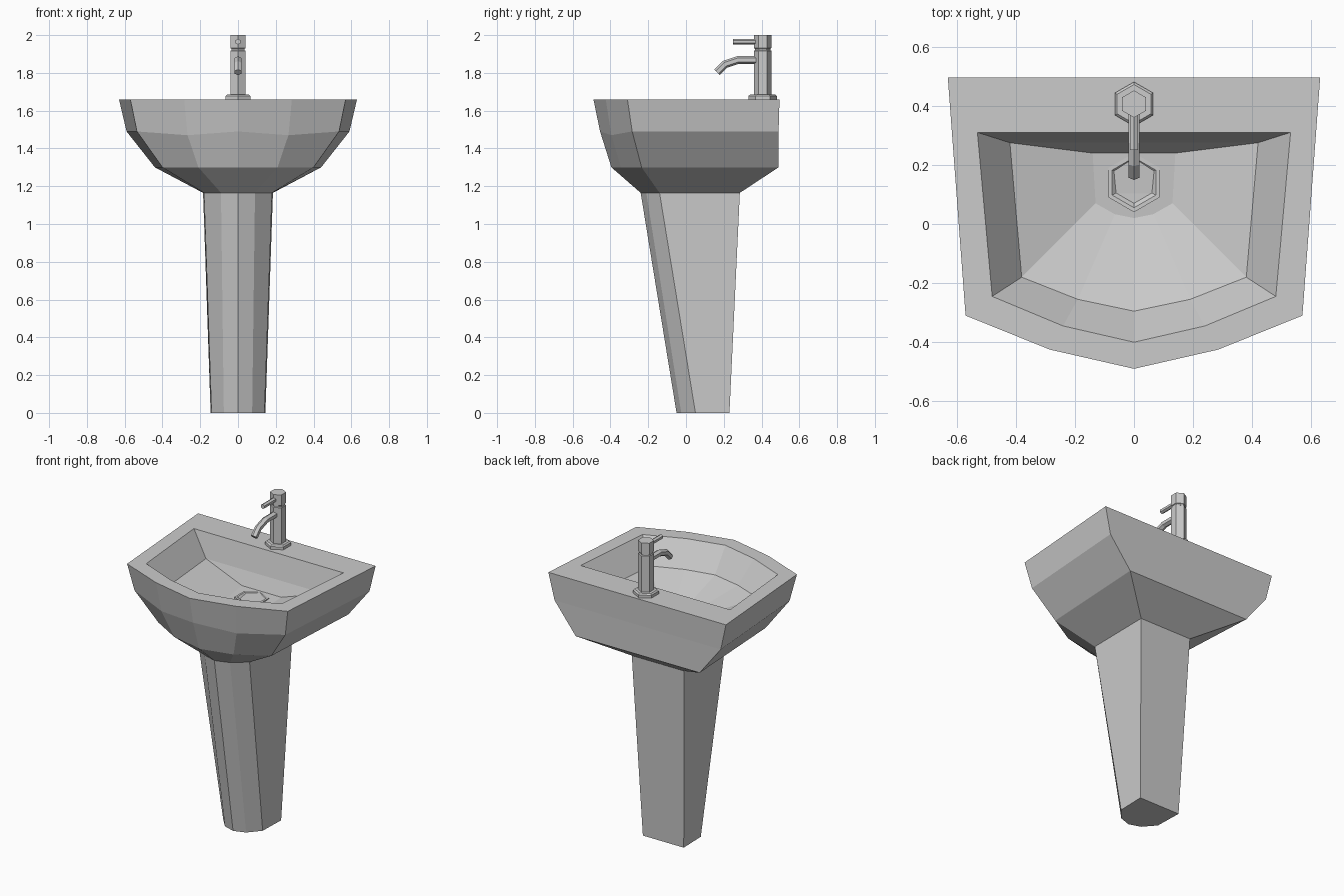
import bpy, bmesh
from math import sin, cos, pi, atan2
from mathutils import Vector

if "Cube" in bpy.data.objects:
    bpy.data.objects.remove(bpy.data.objects["Cube"])


def loft(name, rings, cap_start=True, cap_end=True):
    """Skin a list of equal-length closed rings with flat quads."""
    bm = bmesh.new()
    vr = [[bm.verts.new(p) for p in r] for r in rings]
    n = len(rings[0])
    for a, b in zip(vr, vr[1:]):
        for i in range(n):
            j = (i + 1) % n
            bm.faces.new((a[i], a[j], b[j], b[i]))
    if cap_start:
        bm.faces.new(vr[0][::-1])
    if cap_end:
        bm.faces.new(vr[-1])
    bmesh.ops.recalc_face_normals(bm, faces=bm.faces)
    me = bpy.data.meshes.new(name)
    bm.to_mesh(me)
    bm.free()
    ob = bpy.data.objects.new(name, me)
    bpy.context.collection.objects.link(ob)
    return ob


def outline(z, back, corner, mid, front, zs=(0, 0, 0, 0)):
    """Mirrored seven-point outline: back corner, front corner, bow point, nose."""
    left = [(-x, y, z + d) for (x, y), d in zip((back, corner, mid), zs)]
    right = [(-x, y, h) for x, y, h in reversed(left)]
    return left + [(0, front, z + zs[3])] + right


def hexagon(r, z, y):
    """Horizontal hexagon with points towards front and back."""
    return [(r * sin(i * pi / 3), y + r * cos(i * pi / 3), z) for i in range(6)]


def tube(name, path, r):
    """Six-sided tube along (y, z) points in the centre plane."""
    pts = [Vector((0, y, z)) for y, z in path]
    rings = []
    for i, p in enumerate(pts):
        d = pts[min(i + 1, len(pts) - 1)] - pts[max(i - 1, 0)]
        up = Vector((1, 0, 0)).cross(d.normalized())
        rings.append([p + up * r * cos(k * pi / 3) + Vector((r * sin(k * pi / 3), 0, 0))
                      for k in range(6)])
    return loft(name, rings)


# Shared outline where the basin meets the pedestal
neck = outline(1.165, (0.185, 0.285), (0.18, -0.14), (0.09, -0.21), -0.24)

# Pedestal
foot = outline(0, (0.145, 0.23), (0.14, 0.05), (0.075, -0.025), -0.05)
loft("pedestal", [foot, neck])

# Basin: outer shell, rim, then down the inside of the bowl
loft("basin", [
    neck,
    outline(1.30, (0.44, 0.49), (0.40, -0.235), (0.21, -0.345), -0.395),
    outline(1.49, (0.59, 0.49), (0.535, -0.285), (0.267, -0.395), -0.455, (0, 0, -0.02, 0)),
    outline(1.66, (0.63, 0.495), (0.57, -0.31), (0.285, -0.425), -0.49),
    outline(1.66, (0.53, 0.31), (0.48, -0.245), (0.24, -0.345), -0.40),
    outline(1.51, (0.42, 0.275), (0.38, -0.18), (0.19, -0.255), -0.295),
    outline(1.41, (0.14, 0.24), (0.13, 0.07), (0.065, 0.033), 0.02, (0.015, 0, 0, 0)),
])

# Drain ring with a sunken centre
loft("drain", [hexagon(r, z, 0.14) for r, z in
               ((0.10, 1.39), (0.10, 1.425), (0.085, 1.425), (0.07, 1.413))])

# Tap: flange, body with a groove below the handle cap
TAP_Y = 0.406
loft("tap_flange", [hexagon(r, z, TAP_Y) for r, z in
                    ((0.075, 1.655), (0.075, 1.678), (0.066, 1.686))])
loft("tap_body", [hexagon(r, z, TAP_Y) for r, z in
                  ((0.046, 1.68), (0.046, 1.917), (0.041, 1.92), (0.041, 1.928),
                   (0.046, 1.931), (0.046, 2.0))])

# Spout and lever
tube("tap_spout", [(0.39, 1.868), (0.275, 1.868), (0.206, 1.845), (0.164, 1.803)], 0.021)
tube("tap_lever", [(0.39, 1.965), (0.25, 1.965)], 0.015)
